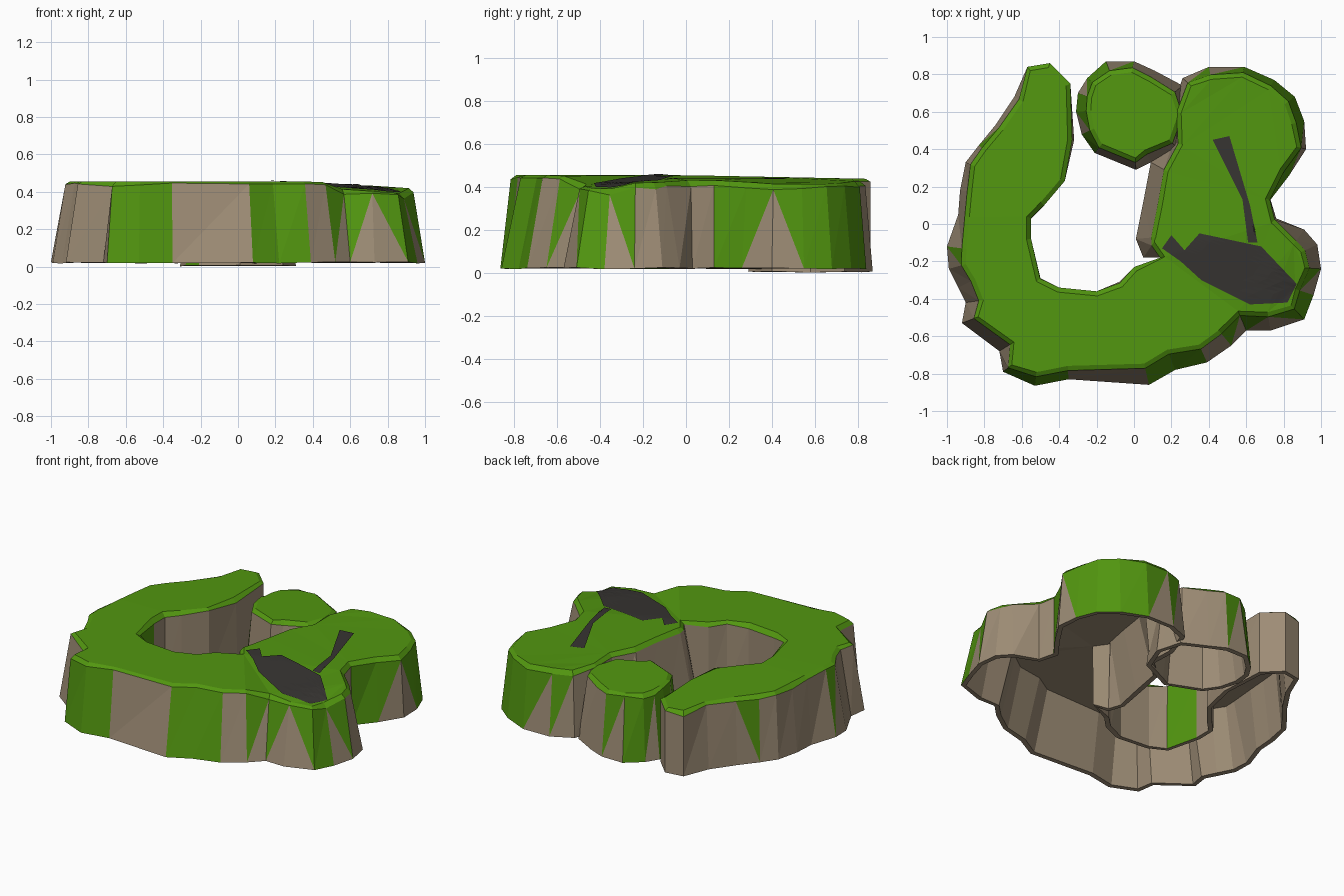
import bpy, bmesh, random
from mathutils import Vector
from mathutils.bvhtree import BVHTree

if "Cube" in bpy.data.objects:
    bpy.data.objects.remove(bpy.data.objects["Cube"])

random.seed(4)


def material(name, rgb):
    m = bpy.data.materials.new(name)
    m.diffuse_color = (*rgb, 1)
    m.use_nodes = True
    m.node_tree.nodes["Principled BSDF"].inputs["Base Color"].default_value = m.diffuse_color
    return m


GRASS = material("grass green", (0.085, 0.31, 0.005))
ROCK = material("rock brown", (0.34, 0.265, 0.18))
SLATE = material("dark slate", (0.038, 0.035, 0.032))


def offset(pts, dists):
    """Move a counter-clockwise outline inwards by a distance per point."""
    out, n = [], len(pts)
    for i, p in enumerate(pts):
        a = (p - pts[i - 1]).normalized()
        b = (pts[(i + 1) % n] - p).normalized()
        nrm = Vector((-a.y - b.y, a.x + b.x)).normalized()
        out.append(p + nrm * dists[i])
    return out


def top_height(p, top):
    worn = 0.03 if p.x > 0.5 and p.y < -0.33 else 0   # worn front right corner
    return top - 0.035 * max(0, (p.x - 0.4) / 0.5) - 0.02 * max(0, p.y) - worn


def cliff(name, groups, base, top):
    """Hollow cliff. Groups: (wall inset, outline points, wall colour codes).
    Codes: G grass, B rock, U / V rock triangle below grass (two diagonals)."""
    pts, insets, codes = [], [], ""
    for inset, xy, code in groups:
        assert len(xy) == len(code), (name, len(xy), len(code))
        pts += [Vector(p) for p in xy]
        insets += [max(0, inset + random.uniform(-.01, .01)) for _ in xy]
        codes += code
    n = len(pts)
    shoulder = offset(pts, insets)
    rim = offset(pts, [d + 0.025 for d in insets])
    lip = offset(pts, [0.03] * n)
    under = offset(pts, [d + 0.035 for d in insets])

    bm = bmesh.new()

    def ring(outline, z):
        return [bm.verts.new((p.x, p.y, z(p))) for p in outline]

    r_base = ring(pts, lambda p: base + random.uniform(0, 0.008))
    r_shoulder = ring(shoulder, lambda p: top_height(p, top) - random.uniform(.008, .03))
    r_rim = ring(rim, lambda p: top_height(p, top))
    r_lip = ring(lip, lambda p: base + 0.004)
    r_under = ring(under, lambda p: top_height(p, top) - 0.04)

    def face(vs, mat):
        f = bm.faces.new(vs)
        f.material_index = mat
        f.normal_update()
        return f

    for i in range(n):
        j = (i + 1) % n
        c = codes[i]
        # outer wall in two triangles
        k, m = (i, j) if c == "V" else (j, i)
        low = (r_base[i], r_base[j], r_shoulder[k])
        high = (r_base[m], r_shoulder[j], r_shoulder[i])
        face(low, 0 if c == "G" else 1)
        face(high, 1 if c == "B" else 0)
        # grassy shoulder, bottom lip, inner wall
        face((r_shoulder[i], r_shoulder[j], r_rim[j], r_rim[i]), 0)
        face((r_base[j], r_base[i], r_lip[i], r_lip[j]), 1)
        face((r_lip[j], r_lip[i], r_under[i], r_under[j]), 1)
    caps = [face(r_rim, 0), face(r_under[::-1], 1)]
    bmesh.ops.triangulate(bm, faces=caps, ngon_method='BEAUTY')
    tree = BVHTree.FromBMesh(bm)
    finish(name, bm, (GRASS, ROCK))
    return tree


def finish(name, bm, mats):
    me = bpy.data.meshes.new(name)
    bm.to_mesh(me)
    bm.free()
    ob = bpy.data.objects.new(name, me)
    for m in mats:
        me.materials.append(m)
    bpy.context.collection.objects.link(ob)


# Large curling cliff: left arm, front, right end, back lobe, then inner side
tree = cliff("curled_cliff", [
    (0.0, [(-.45, .86), (-.57, .84)], "BB"),
    (0.03, [(-.64, .68), (-.74, .53), (-.83, .42), (-.90, .33), (-.93, .18),
            (-.94, .05)], "BVBBBB"),
    (0.075, [(-1, -.12), (-.99, -.24), (-.94, -.34), (-.90, -.42), (-.92, -.53),
             (-.72, -.68)], "UBBBBB"),
    (0.04, [(-.70, -.79), (-.53, -.865), (-.35, -.83)], "GGB"),
    (0.085, [(.08, -.86), (.22, -.78), (.39, -.74), (.52, -.65), (.60, -.57)], "GGBUU"),
    (0.07, [(.73, -.57), (.91, -.51), (.96, -.38), (1, -.24), (.98, -.11),
            (.91, -.03)], "VGVBBB"),
    (0.01, [(.76, .03), (.73, .13)], "BG"),
    (0.035, [(.83, .26), (.92, .40), (.91, .55), (.86, .68), (.75, .77), (.59, .84),
             (.40, .84), (.26, .78)], "UVGGGUUB"),
    (0.02, [(.2, .6), (.21, .44)], "BB"),
    (0.08, [(.09, .33), (.05, .12), (.01, -.08), (.05, -.18)], "BBBB"),
    (0.0, [(.14, -.18), (0, -.23), (-.08, -.31), (-.2, -.36), (-.4, -.34), (-.5, -.29),
           (-.55, -.08), (-.55, .03), (-.48, .1), (-.37, .23), (-.32, .45),
           (-.34, .75)], "BBBBBGBBBBBB"),
], 0.017, 0.455)

# Small round cliff tucked into the gap at the back
cliff("round_cliff", [
    (0.045, [(-.31, .6), (-.28, .48), (-.21, .38), (.01, .29), (.09, .33), (.24, .4),
             (.31, .58), (.26, .74), (.11, .82), (0, .87), (-.15, .87), (-.25, .78),
             (-.3, .7)], "UGBBBBBBBUGUG"),
], 0.0, 0.442)


def path_plate(name, xy):
    """Thin slate patch draped over the cliff top."""
    bm = bmesh.new()
    f = bm.faces.new([bm.verts.new((x, y, 0)) for x, y in xy])
    f.normal_update()
    bmesh.ops.triangulate(bm, faces=[f], ngon_method='EAR_CLIP')
    bmesh.ops.subdivide_edges(bm, edges=bm.edges[:], cuts=7, use_grid_fill=True)
    bmesh.ops.triangulate(bm, faces=bm.faces[:])
    for v in bm.verts:
        hit = tree.ray_cast(Vector((v.co.x, v.co.y, 2)), Vector((0, 0, -1)))[0]
        v.co.z = max(hit.z if hit else 0.4, 0.34) + 0.005
    bmesh.ops.recalc_face_normals(bm, faces=bm.faces[:])
    if sum(f.normal.z for f in bm.faces) < 0:
        bmesh.ops.reverse_faces(bm, faces=bm.faces[:])
    finish(name, bm, (SLATE,))


# Dark bare patches on top
path_plate("slate_patch", [(.15, -.13), (.25, -.2), (.36, -.3), (.62, -.43), (.82, -.42),
                           (.87, -.32), (.68, -.12), (.35, -.05), (.27, -.14), (.2, -.06)])
path_plate("slate_sliver", [(.42, .45), (.58, .13), (.61, -.1), (.66, -.1), (.62, .1),
                            (.51, .47)])
